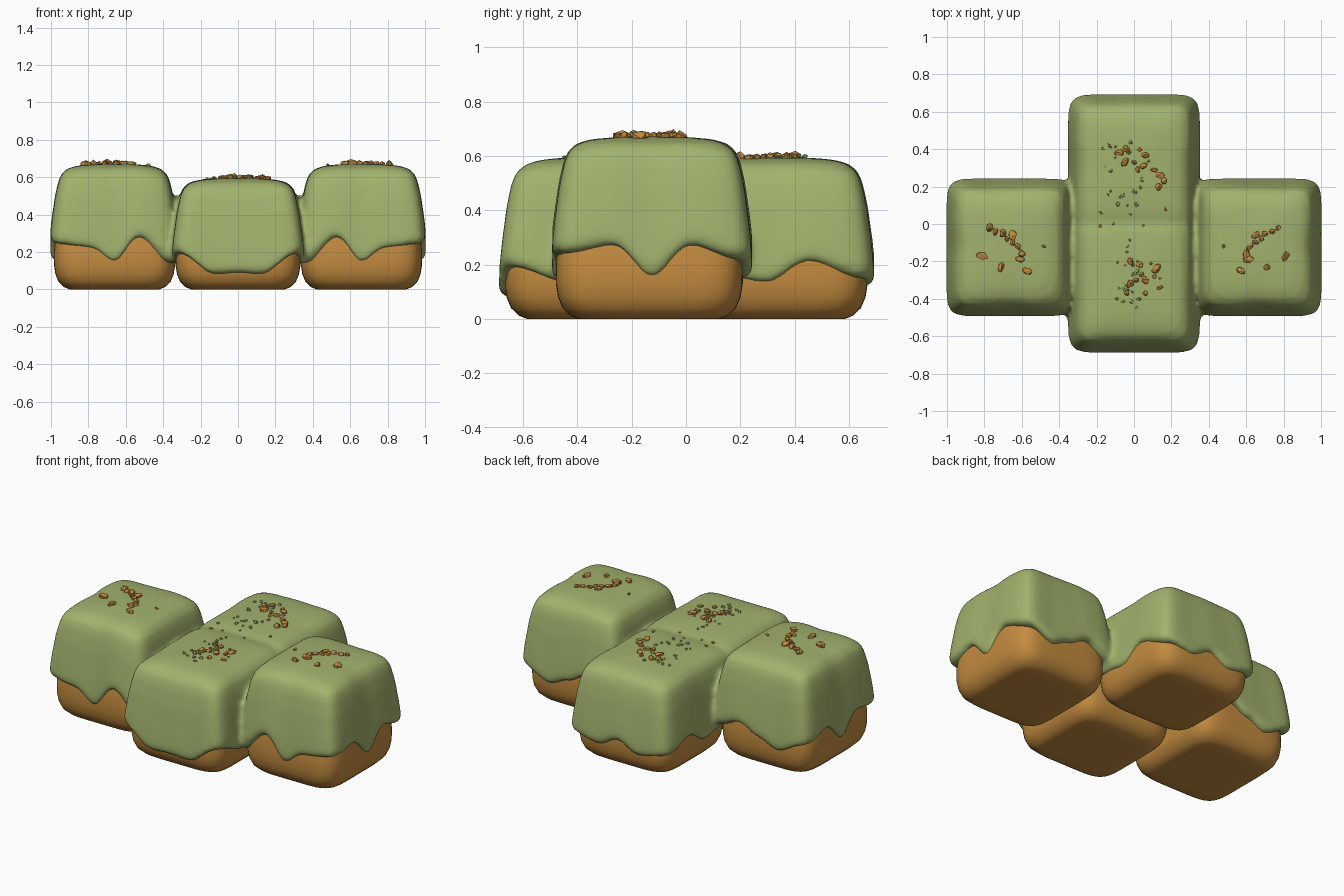
import bpy, bmesh, math, random
from mathutils import Vector, Matrix
from mathutils.bvhtree import BVHTree

if "Cube" in bpy.data.objects:
    bpy.data.objects.remove(bpy.data.objects["Cube"])

random.seed(4)


def material(name, rgb):
    m = bpy.data.materials.new(name)
    m.diffuse_color = (*rgb, 1)
    m.use_nodes = True
    m.node_tree.nodes["Principled BSDF"].inputs["Base Color"].default_value = m.diffuse_color
    return m


GREEN = material("green icing", (0.36, 0.45, 0.155))
BROWN = material("golden sponge", (0.55, 0.26, 0.05))
N = 128


def ring(bm, cx, cy, hx, hy, power, inset, zfun):
    """Rounded-square loop of vertices."""
    out = []
    for i in range(N):
        a = 2 * math.pi * i / N
        c, s = math.cos(a), math.sin(a)
        r = (abs(c) ** power + abs(s) ** power) ** (-1 / power)
        out.append(bm.verts.new((cx + c * r * (hx - inset),
                                 cy + s * r * (hy - inset), zfun(i))))
    return out


def skin(bm, rings):
    """Bridge consecutive loops and cap both ends."""
    for a, b in zip(rings, rings[1:]):
        for i in range(N):
            j = (i + 1) % N
            bm.faces.new((a[i], a[j], b[j], b[i]))
    bm.faces.new(rings[0][::-1])
    bm.faces.new(rings[-1])


def finish(bm, name, mat, smooth=True):
    bmesh.ops.recalc_face_normals(bm, faces=bm.faces[:])
    me = bpy.data.meshes.new(name)
    bm.to_mesh(me)
    bm.free()
    me.materials.append(mat)
    for p in me.polygons:
        p.use_smooth = smooth
    ob = bpy.data.objects.new(name, me)
    bpy.context.collection.objects.link(ob)
    return ob


# Sponge bases
def sponge(name, cx, cy, hx, hy):
    bm = bmesh.new()
    prof = [(0, .14), (0, .085), (.012, .055), (.04, .026), (.08, .009),
            (.13, .001), (.2, 0), (.28, .01), (.4, .03)]
    skin(bm, [ring(bm, cx, cy, hx, hy, 5.5, d, lambda i, z=z: z) for z, d in prof])
    return finish(bm, name, BROWN)


sponge("front_sponge", 0, -.345, .335, .325)
sponge("back_sponge", 0, .345, .335, .325)
sponge("left_sponge", -.66, -.135, .325, .345)
sponge("right_sponge", .66, -.135, .325, .345)


# Icing: drip heights at 16 directions around each block, starting at +x
RIGHT = [.15, .27, .22, .15, .2, .26, .2, .18, .2, .18, .14, .28, .14, .22, .24, .27]
LEFT = [RIGHT[(8 - k) % 16] for k in range(16)]
FRONT = [.18, .2, .2, .2, .2, .2, .2, .2, .18, .13, .19, .08, .085, .08, .19, .13]
BACK = [.13, .21, .15, .12, .18, .12, .15, .21, .13, .15, .2, .2, .2, .2, .2, .15]


def drip(keys, i):
    t = i / N * 16
    k = int(t)
    f = t - k
    f = f * f * (3 - 2 * f)
    return keys[k % 16] * (1 - f) + keys[(k + 1) % 16] * f


def icing_block(bm, cx, cy, hx, hy, top, keys):
    prof = [(0, .03), (.02, .008), (.08, 0), (.3, .01), (.6, .028), (.78, .045),
            (.88, .062), (.95, .095), (.985, .15), (1, .22), (1.008, .29)]
    rings = [ring(bm, cx, cy, hx, hy, 9, .09, lambda i: .36),
             ring(bm, cx, cy, hx, hy, 9, .08, lambda i: drip(keys, i) + .01)]
    for f, d in prof:
        rings.append(ring(bm, cx, cy, hx, hy, 9 if f < .9 else 6, d,
                          lambda i, f=f: drip(keys, i) * (1 - f) + top * f))
    skin(bm, rings)


bm = bmesh.new()
icing_block(bm, .66, -.125, .345, .37, .668, RIGHT)
icing_block(bm, -.66, -.125, .345, .37, .668, LEFT)
icing_block(bm, 0, -.29, .355, .4, .592, FRONT)
icing_block(bm, 0, .3, .355, .395, .592, BACK)
icing = finish(bm, "icing", GREEN)
rm = icing.modifiers.new("fuse", 'REMESH')
rm.mode = 'VOXEL'
rm.voxel_size = .014
rm.use_smooth_shade = True
sm = icing.modifiers.new("soften", 'SMOOTH')
sm.factor = .5
sm.iterations = 12

# Surface lookup so the crumbs sit on the icing
tree = BVHTree.FromObject(icing, bpy.context.evaluated_depsgraph_get())


def crumbs(name, spots, mat):
    bm = bmesh.new()
    for x, y, r in spots:
        hit = tree.ray_cast(Vector((x, y, 2)), Vector((0, 0, -1)))[0]
        if hit is None:
            continue
        rot = Matrix.Rotation(random.uniform(0, 6.28), 4, 'Z')
        size = Matrix.Diagonal((random.uniform(.85, 1.4), random.uniform(.7, 1), .8, 1))
        vs = bmesh.ops.create_icosphere(
            bm, subdivisions=1, radius=r,
            matrix=Matrix.Translation(hit + Vector((0, 0, r * .2))) @ rot @ size)["verts"]
        for v in vs:
            v.co += Vector([random.uniform(-.2, .2) * r for _ in range(3)])
    return finish(bm, name, mat, False)


# Crumb clusters
SIDE = [(.77, -.02), (.74, -.04), (.7, -.05), (.68, -.08), (.65, -.1), (.62, -.12),
        (.6, -.16), (.61, -.19), (.81, -.17), (.71, -.23), (.57, -.25), (.65, -.06)]
BACK_C = [(-.08, .38), (-.04, .4), (.03, .4), (.06, .37), (-.05, .33), (0, .33),
          (.05, .31), (.11, .29), (.14, .26), (.13, .2), (.02, .29), (.16, .23)]
FRONT_C = [(-.02, -.2), (.03, -.22), (.12, -.24), (.04, -.27), (.11, -.28),
           (.14, -.34), (.01, -.3), (-.02, -.32), (.06, -.37), (-.04, -.37), (.06, -.3)]
for name, sx in (("right_crumbs", 1), ("left_crumbs", -1)):
    crumbs(name, [(sx * x, y, random.uniform(.017, .026)) for x, y in SIDE]
           + [(sx * .48, -.12, .012)], BROWN)
crumbs("back_crumbs", [(x, y, random.uniform(.014, .024)) for x, y in BACK_C], BROWN)
crumbs("front_crumbs", [(x, y, random.uniform(.014, .024)) for x, y in FRONT_C], BROWN)
crumbs("stray_crumbs", [(-.18, .06, .01), (-.18, -.01, .01), (.17, .08, .01),
                        (-.11, 0, .008), (.05, -.01, .008), (-.02, .05, .008)], BROWN)

# Small bumps under the icing
crumbs("icing_bumps", [(random.gauss(0, .08), s * random.uniform(.08, .45),
                        random.uniform(.007, .013)) for s in (-1, 1) for _ in range(24)], GREEN)
